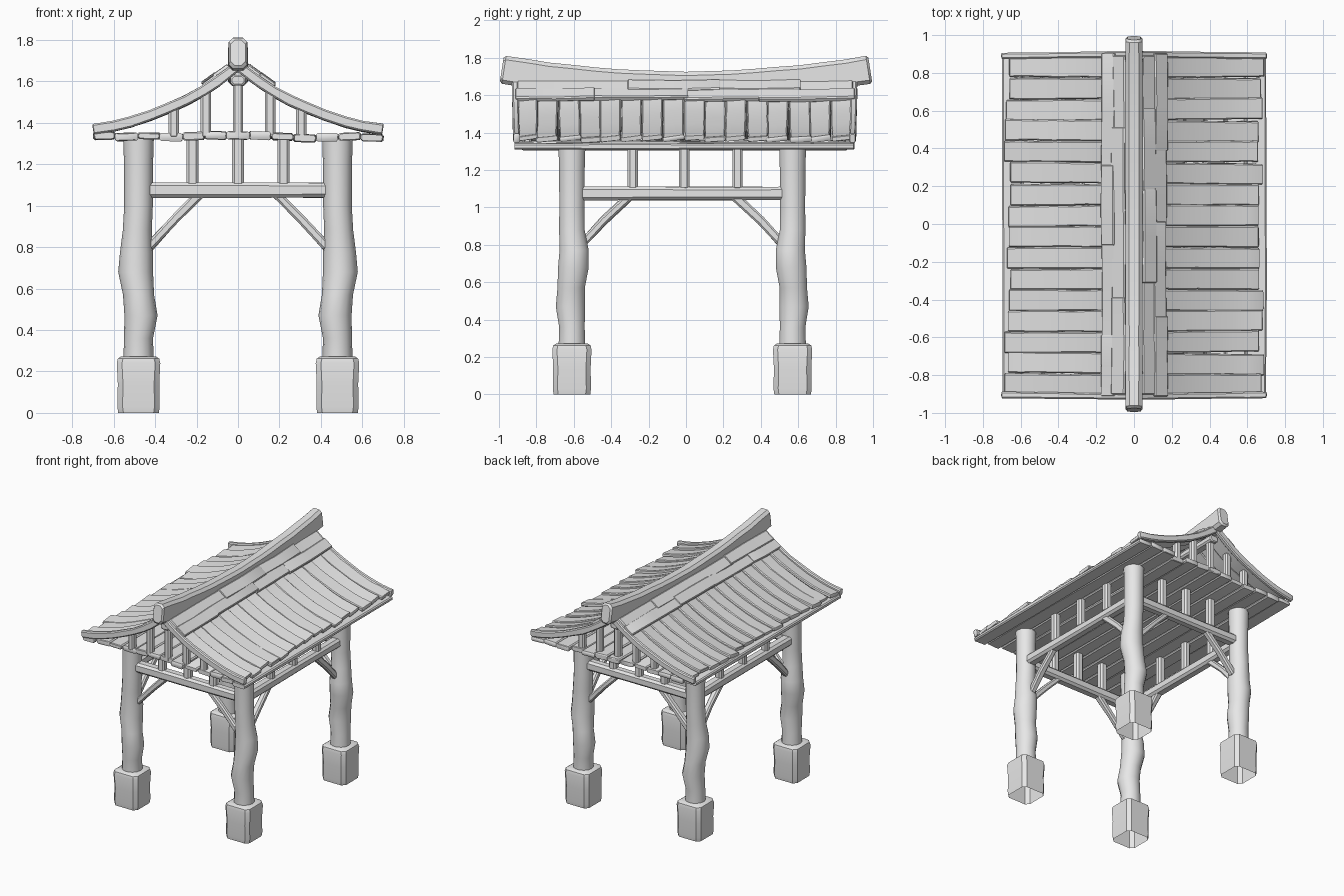
import bpy, bmesh, math, random
from mathutils import Vector

random.seed(4)
if "Cube" in bpy.data.objects:
    bpy.data.objects.remove(bpy.data.objects["Cube"])

pale = bpy.data.materials.new("pale_grey")
pale.use_nodes = True
tone = (0.8, 0.8, 0.8, 1)
pale.diffuse_color = tone
pale.node_tree.nodes["Principled BSDF"].inputs["Base Color"].default_value = tone
parts = []


def jit(a):
    return random.uniform(-a, a)


def finish(name, bm):
    bmesh.ops.recalc_face_normals(bm, faces=bm.faces)
    mesh = bpy.data.meshes.new(name)
    bm.to_mesh(mesh)
    bm.free()
    mesh.materials.append(pale)
    ob = bpy.data.objects.new(name, mesh)
    bpy.context.collection.objects.link(ob)
    parts.append(ob)
    return ob


def loft(name, rings, cap_start=True):
    bm = bmesh.new()
    loops = [[bm.verts.new(p) for p in ring] for ring in rings]
    n = len(loops[0])
    for a, b in zip(loops, loops[1:]):
        for i in range(n):
            bm.faces.new((a[i], a[(i + 1) % n], b[(i + 1) % n], b[i]))
    if cap_start:
        bm.faces.new(loops[0])
    bm.faces.new(loops[-1])
    return finish(name, bm)


def timber(name, path, side, w, h, wear=0.0):
    """Sweep a rectangle with worn corners along a path; w lies along side."""
    pts = [Vector(p) for p in path]
    side = Vector(side).normalized()
    c = min(w, h) * 0.22
    rings = []

    def ring(p, normal, inset):
        a, b = w / 2 - inset + jit(wear), h / 2 - inset + jit(wear)
        outline = [(a, c - b), (a, b - c), (a - c, b), (c - a, b),
                   (-a, b - c), (-a, c - b), (c - a, -b), (a - c, -b)]
        rings.append([p + side * u + normal * v for u, v in outline])

    for i, p in enumerate(pts):
        t = (pts[min(i + 1, len(pts) - 1)] - pts[max(i - 1, 0)]).normalized()
        normal = t.cross(side).normalized()
        if i == 0:
            ring(p, normal, c * 0.6)
            ring(p + t * c * 0.6, normal, 0)
        elif i == len(pts) - 1:
            ring(p - t * c * 0.6, normal, 0)
            ring(p, normal, c * 0.6)
        else:
            ring(p, normal, 0)
    return loft(name, rings)


# Roof slope: height of the plank centre line for a distance from the ridge
SLOPE = [(0.0, 1.675), (0.05, 1.63), (0.15, 1.56), (0.25, 1.505),
         (0.4, 1.44), (0.55, 1.39), (0.68, 1.365)]


def roof_z(x):
    for (a, za), (b, zb) in zip(SLOPE, SLOPE[1:]):
        if x <= b:
            return za + (zb - za) * (x - a) / (b - a)
    return SLOPE[-1][1]


# Crooked log pillars on stone footings: height, radius, sway across, sway along
LOG = [(0.22, .074, 0, 0), (0.36, .07, 0, 0), (0.47, .08, -.012, .008),
       (0.57, .075, 0, .004), (0.68, .084, .014, -.008), (0.77, .08, .01, -.012),
       (0.88, .07, .006, 0), (1.0, .069, 0, 0), (1.2, .07, 0, 0), (1.33, .074, 0, 0)]
FRONT, BACK, SIDE = -0.61, 0.57, 0.48
for sx, xname in ((-1, "right"), (1, "left")):
    for y, yname in ((FRONT, "front"), (BACK, "back")):
        sy = 1 if y > 0 else -1
        label = yname + "_" + xname
        rings = []
        for z, r, dx, dy in LOG:
            rings.append([(sx * (SIDE + dx) + r * math.cos(k * math.tau / 14),
                           y + sy * dy + r * math.sin(k * math.tau / 14), z)
                          for k in range(14)])
        loft(label + "_pillar", rings)

        # Footing: rounded square block, open underneath
        rings = []
        for z, half in ((0, .098), (.03, .102), (.14, .1), (.24, .105), (.262, .1), (.272, .085)):
            c = 0.025
            corner = [(half, c - half), (half, half - c), (half - c, half), (c - half, half),
                      (-half, half - c), (-half, c - half), (c - half, -half), (half - c, -half)]
            rings.append([(sx * SIDE + u, y + v, z) for u, v in corner])
        loft(label + "_footing", rings, cap_start=False)

        # Diagonal braces under the beams
        timber(label + "_cross_brace",
               [(sx * 0.43, y, 0.8), (sx * 0.3, y, 0.94), (sx * 0.17, y, 1.07)],
               (0, 1, 0), 0.045, 0.045, 0.003)
        timber(label + "_side_brace",
               [(sx * SIDE, y - sy * 0.05, 0.8), (sx * SIDE, y - sy * 0.17, 0.93),
                (sx * SIDE, y - sy * 0.31, 1.06)],
               (1, 0, 0), 0.045, 0.045, 0.003)

# Tie beams with short studs up to the ceiling
for y, yname in ((FRONT, "front"), (BACK, "back")):
    timber(yname + "_beam", [(x, y, 1.075) for x in (-.46, -.2, .1, .46)],
           (0, 1, 0), 0.075, 0.072, 0.002)
    for x in (-0.22, 0, 0.22):
        timber(yname + "_stud", [(x, y, 1.1), (x, y, 1.33)], (1, 0, 0), 0.058, 0.055)
for x, xname in ((-SIDE, "right"), (SIDE, "left")):
    timber(xname + "_beam", [(x, y, 1.075) for y in (-.6, -.2, .2, .56)],
           (1, 0, 0), 0.075, 0.072, 0.002)
    for y in (-0.285, -0.01, 0.275):
        timber(xname + "_stud", [(x, y, 1.1), (x, y, 1.33)], (0, 1, 0), 0.055, 0.055)

# Ceiling boards running front to back, with ragged ends
count = 13
for i in range(count):
    x = -0.645 + 1.29 * i / (count - 1)
    z = 1.332 + jit(0.007)
    ends = (-0.895 + jit(0.025), 0.885 + jit(0.025))
    timber("ceiling_board", [(x, ends[0], z), (x + jit(.004), -.3, z),
                             (x + jit(.004), .3, z), (x, ends[1], z)],
           (1, 0, jit(0.05)), 0.106, 0.036, 0.003)

# Gable posts between ceiling and roof
for y in (-0.85, 0.83):
    for x in (-0.31, -0.155, 0, 0.155, 0.305):
        timber("gable_post", [(x, y, 1.33), (x, y, roof_z(abs(x)) - 0.002)],
               (1, 0, 0), 0.05, 0.05)

# Roof slopes
RUN = (0.03, 0.1, 0.17, 0.25, 0.33, 0.42, 0.52, 0.6)
for sx in (-1, 1):
    # Overlapping curved roof planks
    for i in range(16):
        y = -0.85 + 1.68 * i / 15
        reach = 0.67 + jit(0.018)
        skew = jit(0.006)
        lift = jit(0.006)
        path = [(sx * x, y + skew * x * 2, roof_z(x) + lift) for x in RUN + (reach,)]
        timber("roof_plank", path, (0, 1, 0.1 + jit(0.05)), 0.112, 0.028, 0.002)

    # Curved barge boards closing the gable edges
    for y, out in ((-0.905, -1), (0.89, 1)):
        path = [(sx * x, y + out * 0.012 * (0.7 - x), roof_z(x) + 0.004)
                for x in (0.0,) + RUN + (0.7,)]
        timber("barge_board", path, (0, 1, 0), 0.034, 0.05, 0.002)

    # Lengthwise capping boards beside the ridge, in staggered pieces
    for x, cuts in ((0.135, (-.9, -.55, -.05, .35, .89)), (0.075, (-.89, -.35, .12, .55, .88))):
        for a, b in zip(cuts, cuts[1:]):
            shift = 0.05 * sx
            a = a + shift if abs(a) < 0.8 else a
            b = b + shift if abs(b) < 0.8 else b
            z = roof_z(x) + 0.03 + jit(0.006)
            px = sx * (x + jit(0.005))
            timber("ridge_capping", [(px, a - 0.012, z), (px + jit(.004), (a + b) / 2, z + jit(.004)),
                                     (px, b + 0.012, z + 0.004)],
                   (sx * 1, 0, -0.72), 0.088, 0.03, 0.002)

# Ridge beam sweeping up at both ends, with a purlin beneath it
path = []
for i in range(17):
    y = -0.985 + 1.97 * i / 16
    path.append((0, y, 1.652 + 0.088 * abs(y) ** 1.9))
timber("ridge_beam", path, (1, 0, 0), 0.092, 0.15, 0.002)
timber("ridge_purlin", [(0, -0.9, 1.605), (0, 0, 1.6), (0, 0.88, 1.605)],
       (1, 0, 0), 0.07, 0.05)

# Smooth shading that keeps the timber edges crisp
bpy.ops.object.select_all(action='DESELECT')
for ob in parts:
    ob.select_set(True)
bpy.context.view_layer.objects.active = parts[0]
bpy.ops.object.shade_smooth_by_angle(angle=math.radians(35))
